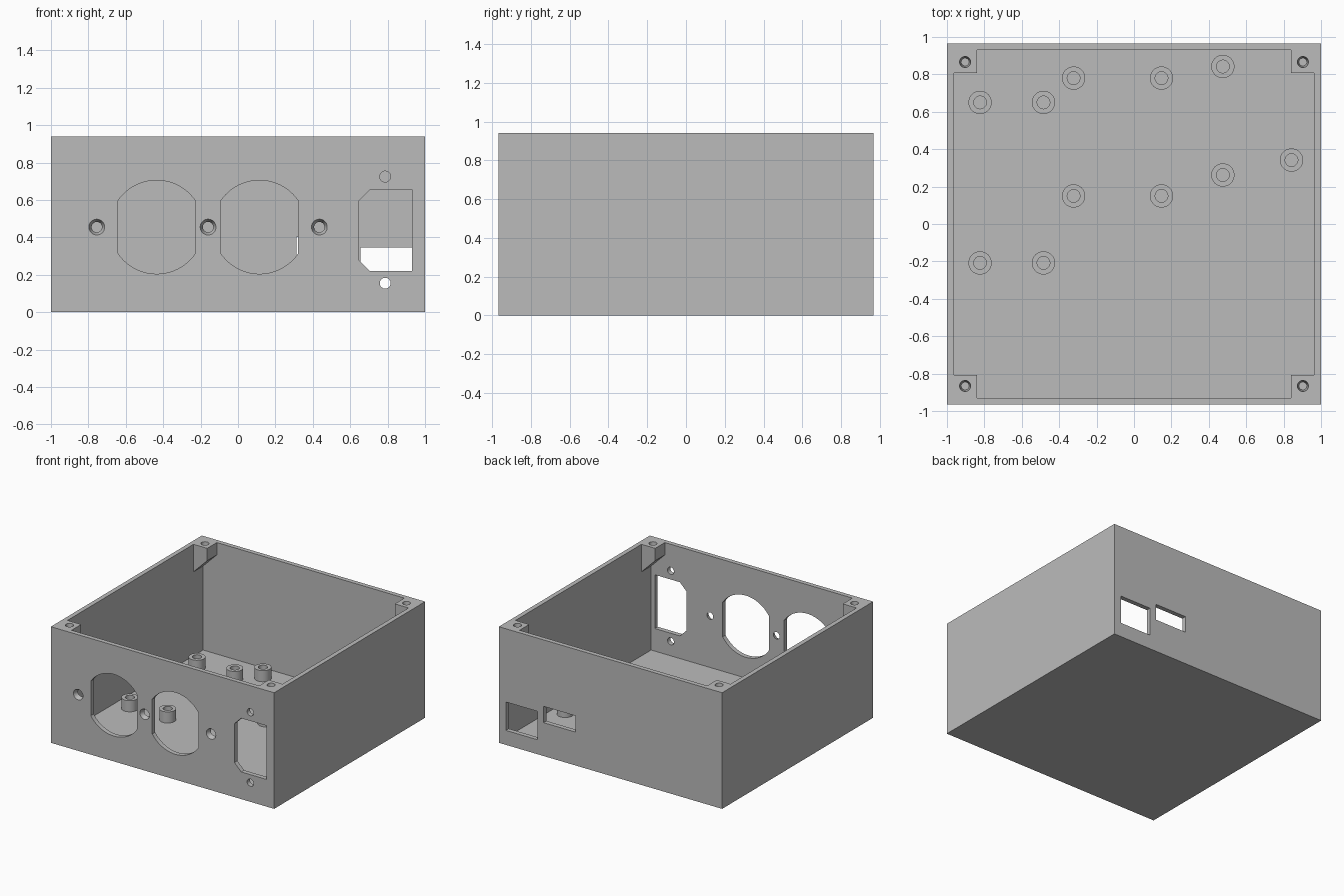
import bpy
import bmesh
from math import pi, cos, sin, asin
from mathutils import Matrix, Vector

if "Cube" in bpy.data.objects:
    bpy.data.objects.remove(bpy.data.objects["Cube"])

# Main dimensions
HX, HY, TOP = 1.0, 0.966, 0.94
WALL = 0.037
IX, IY = HX - WALL, HY - WALL
SEG = 64

grey = bpy.data.materials.new("plain_grey")
grey.use_nodes = True
grey.diffuse_color = (0.5, 0.5, 0.5, 1)
grey.node_tree.nodes["Principled BSDF"].inputs["Base Color"].default_value = (0.5, 0.5, 0.5, 1)


def finish(bm, name):
    bmesh.ops.recalc_face_normals(bm, faces=bm.faces)
    mesh = bpy.data.meshes.new(name)
    bm.to_mesh(mesh)
    bm.free()
    mesh.materials.append(grey)
    obj = bpy.data.objects.new(name, mesh)
    bpy.context.collection.objects.link(obj)
    return obj


def box(name, low, high):
    bm = bmesh.new()
    low, high = Vector(low), Vector(high)
    bmesh.ops.create_cube(bm, size=1, matrix=Matrix.Translation((low + high) / 2)
                          @ Matrix.Diagonal((high - low).to_4d()))
    return finish(bm, name)


def prism(name, outline, y0, y1):
    """Extrude an x-z outline along y."""
    bm = bmesh.new()
    face = bm.faces.new([bm.verts.new((x, y0, z)) for x, z in outline])
    side = bmesh.ops.extrude_face_region(bm, geom=[face])["geom"]
    verts = [v for v in side if isinstance(v, bmesh.types.BMVert)]
    bmesh.ops.translate(bm, verts=verts, vec=(0, y1 - y0, 0))
    return finish(bm, name)


def cone(name, start, end, r0, r1):
    """Round plug from start to end with two radii."""
    start, end = Vector(start), Vector(end)
    axis = end - start
    turn = axis.to_track_quat("Z", "Y").to_matrix().to_4x4()
    bm = bmesh.new()
    bmesh.ops.create_cone(bm, cap_ends=True, segments=SEG, radius1=r0, radius2=r1,
                          depth=axis.length,
                          matrix=Matrix.Translation((start + end) / 2) @ turn)
    return finish(bm, name)


def cut(obj, cutter):
    mod = obj.modifiers.new("cut", "BOOLEAN")
    mod.operation = "DIFFERENCE"
    mod.solver = "EXACT"
    mod.object = cutter
    bpy.context.view_layer.objects.active = obj
    bpy.ops.object.modifier_apply(modifier=mod.name)
    bpy.data.objects.remove(cutter)


def smooth(obj):
    bpy.ops.object.select_all(action="DESELECT")
    obj.select_set(True)
    bpy.context.view_layer.objects.active = obj
    bpy.ops.object.shade_smooth_by_angle(angle=pi / 6)


# Open box, hollowed so that corner posts with sloped undersides remain
case = box("case", (-HX, -HY, 0), (HX, HY, TOP))
cavity = box("cavity_cutter", (-IX, -IY, WALL), (IX, IY, TOP + 0.1))
corners = [(sx, sy) for sx in (-1, 1) for sy in (-1, 1)]
for sx, sy in corners:
    post = [(0.84, TOP + 0.2), (0.98, TOP + 0.2), (0.98, TOP - 0.24), (0.84, TOP - 0.1)]
    cut(cavity, prism("post_shape", [(sx * x, z) for x, z in post], sy * 0.806, sy * 0.98))
cut(case, cavity)

# Tapered lid screw holes in the posts
for sx, sy in corners:
    x, y = sx * 0.903, sy * 0.866
    cut(case, cone("lid_hole", (x, y, TOP + 0.005), (x, y, TOP - 0.1), 0.03, 0.021))

# Front wall: two round sockets with flat sides
F0, F1 = -HY - 0.02, -IY + 0.02
R, FLAT, MID = 0.25, 0.207, 0.455
a = asin((R * R - FLAT * FLAT) ** 0.5 / R)
arc = [a + (pi - 2 * a) * i / 24 for i in range(25)]
for cx in (-0.435, 0.115):
    outline = [(cx + R * cos(t), MID + R * sin(t)) for t in arc + [t + pi for t in arc]]
    cut(case, prism("socket_cutter", outline, F0, F1))

# Front wall: countersunk screw holes beside the sockets
for x in (-0.755, -0.16, 0.435):
    cut(case, cone("screw_cutter", (x, -HY - 0.002, MID), (x, -IY + 0.002, MID), 0.043, 0.027))

# Front wall: power inlet with two clipped corners and its screw holes
inlet = [(0.645, 0.28), (0.705, 0.22), (0.93, 0.22), (0.93, 0.655), (0.705, 0.655), (0.645, 0.595)]
cut(case, prism("inlet_cutter", inlet, F0, F1))
for z in (0.155, 0.725):
    cut(case, cone("inlet_screw_cutter", (0.787, F0, z), (0.787, F1, z), 0.029, 0.029))

# Back wall: two port windows
for x0, x1, z0, z1 in ((0.655, 0.937, 0.117, 0.347), (0.312, 0.6, 0.27, 0.402)):
    cut(case, box("port_cutter", (x0, IY - 0.02, z0), (x1, HY + 0.02, z1)))
smooth(case)

# Hollow standoffs on the floor
spots = [(x, y) for x in (-0.823, -0.484) for y in (0.65, -0.208)]
spots += [(x, y) for x in (-0.323, 0.147) for y in (0.78, 0.15)]
spots += [(0.475, 0.842), (0.475, 0.262), (0.842, 0.342)]
for i, (x, y) in enumerate(spots):
    standoff = cone(f"standoff_{i + 1}", (x, y, WALL - 0.01), (x, y, 0.127), 0.062, 0.062)
    cut(standoff, cone("bore_cutter", (x, y, 0), (x, y, 0.2), 0.034, 0.034))
    smooth(standoff)
